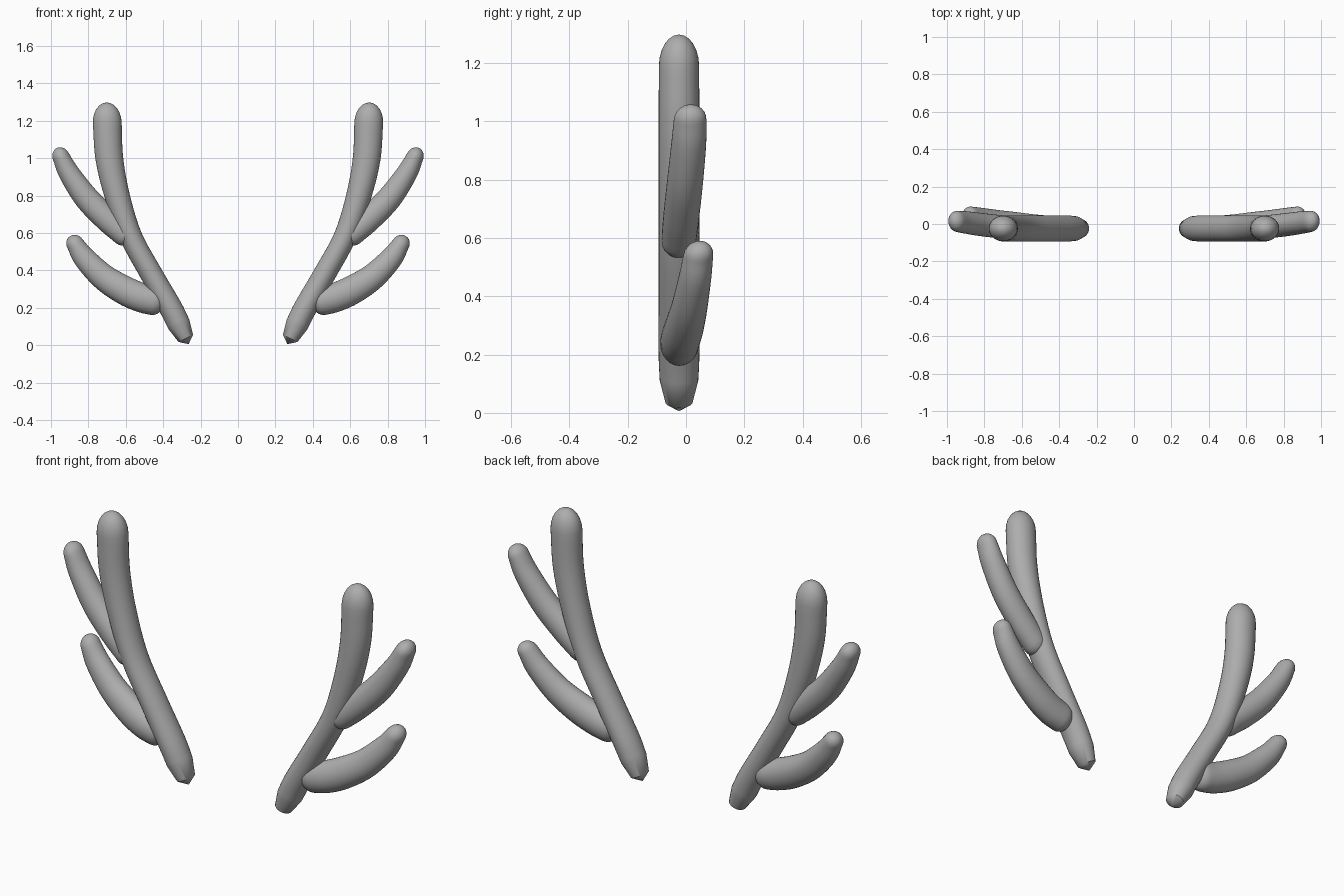
import bpy
import bmesh
from math import sin, cos, pi
from mathutils import Vector

cube = bpy.data.objects.get("Cube")
if cube:
    bpy.data.objects.remove(cube, do_unlink=True)

grey = bpy.data.materials.new("antler grey")
grey.use_nodes = True
colour = (0.42, 0.42, 0.42, 1)
grey.diffuse_color = colour
grey.node_tree.nodes["Principled BSDF"].inputs["Base Color"].default_value = colour

SIDES = 32


def smooth_path(points, steps=5):
    """Catmull-Rom through rows of x, y, z, in-plane radius, depth radius."""
    p = [Vector(q) for q in points]
    p = [2 * p[0] - p[1]] + p + [2 * p[-1] - p[-2]]
    rows = []
    for a, b, c, d in zip(p, p[1:], p[2:], p[3:]):
        for i in range(steps):
            t = i / steps
            rows.append(0.5 * (2 * b + (c - a) * t + (2 * a - 5 * b + 4 * c - d) * t * t
                               + (3 * b - a - 3 * c + d) * t ** 3))
    return rows + [p[-2]]


def branch(name, points, start_cap, end_cap, side):
    """Tapered tube with a domed cap (length, steps) at each end."""
    rows = smooth_path(points)
    centres = [Vector(r[:3]) for r in rows]
    rings = []
    for i, r in enumerate(rows):
        tangent = centres[min(i + 1, len(rows) - 1)] - centres[max(i - 1, 0)]
        rings.append((centres[i], tangent.normalized(), r[3], r[4]))

    def dome(ring, length, steps, sign):
        c, t, rn, ry = ring
        angles = [pi / 2 * k / steps for k in range(1, steps)]
        return ([(c + t * sign * length * sin(a), t, rn * cos(a), ry * cos(a)) for a in angles],
                c + t * sign * length)

    low, low_tip = dome(rings[0], *start_cap, -1)
    high, high_tip = dome(rings[-1], *end_cap, 1)
    rings = low[::-1] + rings + high

    bm = bmesh.new()
    loops = []
    for c, t, rn, ry in rings:
        across = Vector((t.z, 0, -t.x)).normalized()
        depth = Vector((0, 1, 0))
        loop = []
        for k in range(SIDES):
            a = 2 * pi * k / SIDES
            v = c + across * rn * cos(a) + depth * ry * sin(a)
            loop.append(bm.verts.new((v.x * side, v.y, v.z)))
        loops.append(loop)
    for l0, l1 in zip(loops, loops[1:]):
        for k in range(SIDES):
            n = (k + 1) % SIDES
            bm.faces.new((l0[k], l0[n], l1[n], l1[k]))
    for loop, tip in ((loops[0], low_tip), (loops[-1], high_tip)):
        pole = bm.verts.new((tip.x * side, tip.y, tip.z))
        for k in range(SIDES):
            bm.faces.new((loop[k], loop[(k + 1) % SIDES], pole))
    bmesh.ops.recalc_face_normals(bm, faces=bm.faces)

    mesh = bpy.data.meshes.new(name)
    bm.to_mesh(mesh)
    bm.free()
    mesh.materials.append(grey)
    obj = bpy.data.objects.new(name, mesh)
    bpy.context.collection.objects.link(obj)
    bpy.ops.object.select_all(action="DESELECT")
    obj.select_set(True)
    bpy.context.view_layer.objects.active = obj
    bpy.ops.object.shade_smooth_by_angle(angle=0.7)


# Rows: x, y, z, in-plane radius, depth radius
beam = [(.315, -.024, .11, .061, .066), (.36, -.024, .2, .062, .07),
        (.46, -.024, .375, .06, .07), (.572, -.024, .58, .06, .07),
        (.646, -.024, .8, .067, .07), (.688, -.024, 1.0, .074, .07),
        (.699, -.024, 1.19, .077, .069)]
upper_tine = [(.61, -.024, .595, .065, .06), (.7, -.016, .675, .068, .062),
              (.81, -.004, .787, .066, .062), (.903, .009, .92, .056, .06),
              (.945, .014, 1.005, .046, .056)]
lower_tine = [(.45, -.022, .236, .076, .066), (.52, -.018, .255, .078, .068),
              (.61, -.006, .295, .077, .067), (.72, .012, .365, .07, .062),
              (.82, .031, .465, .06, .056), (.87, .042, .54, .047, .051)]

for label, side in (("left", 1), ("right", -1)):
    branch(label + "_main_beam", beam, (.116, 2), (.108, 6), side)
    branch(label + "_upper_tine", upper_tine, (.06, 5), (.055, 6), side)
    branch(label + "_lower_tine", lower_tine, (.06, 5), (.052, 6), side)
